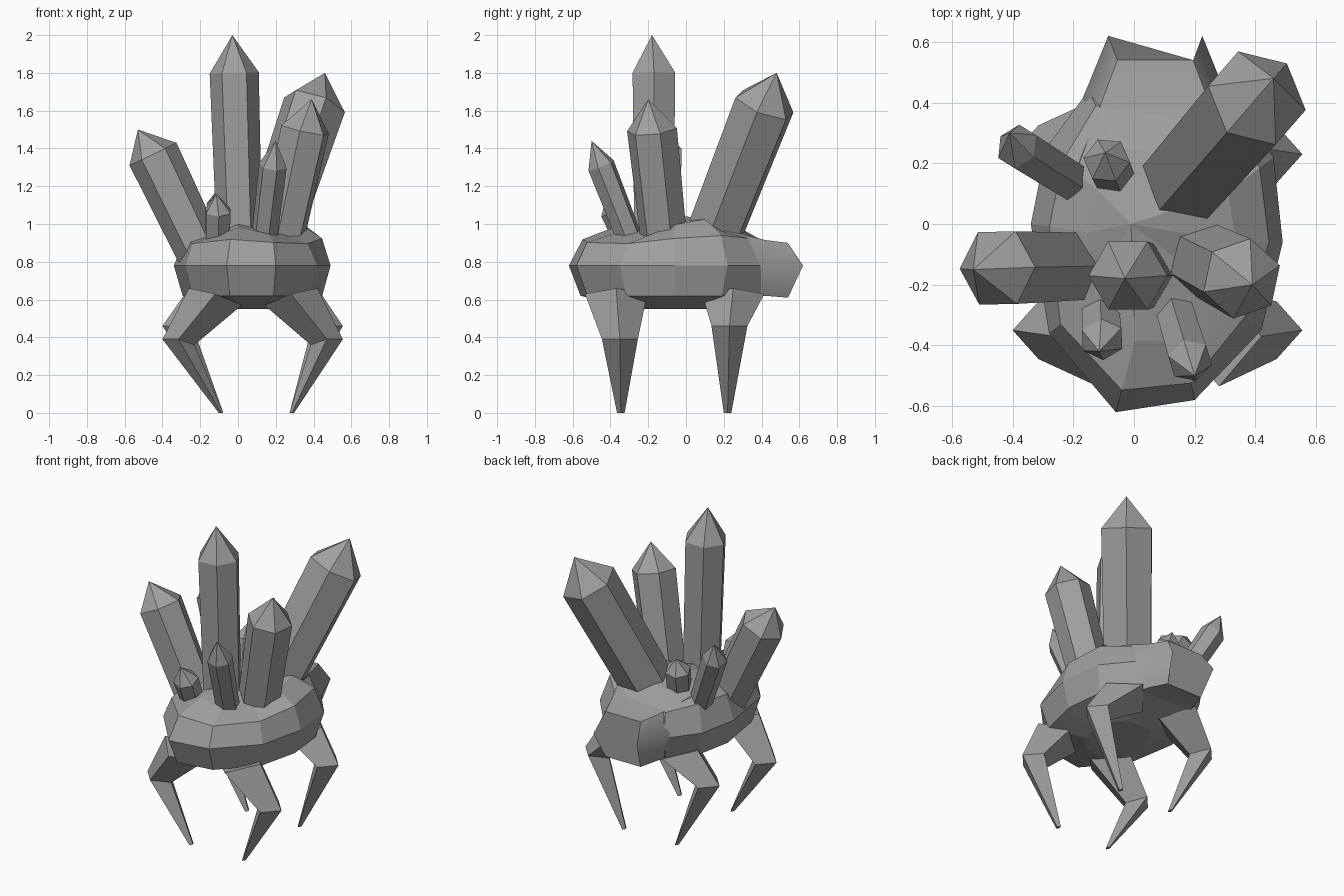
import bpy, bmesh, math
from mathutils import Vector

cube = bpy.data.objects.get("Cube")
if cube:
    bpy.data.objects.remove(cube, do_unlink=True)

stone = bpy.data.materials.new("grey_stone")
stone.use_nodes = True
stone.diffuse_color = (0.35, 0.35, 0.35, 1)
stone.node_tree.nodes["Principled BSDF"].inputs["Base Color"].default_value = stone.diffuse_color


def loft(name, rings, smooth=20):
    """Skin a list of rings; a ring of one point closes to a tip."""
    bm = bmesh.new()
    rows = [[bm.verts.new(p) for p in ring] for ring in rings]
    for a, b in zip(rows, rows[1:]):
        n = max(len(a), len(b))
        for i in range(n):
            j = (i + 1) % n
            quad = [a[i % len(a)], a[j % len(a)], b[j % len(b)], b[i % len(b)]]
            bm.faces.new(list(dict.fromkeys(quad)))
    for row in (rows[0], rows[-1]):
        if len(row) > 2:
            bm.faces.new(row)
    bmesh.ops.recalc_face_normals(bm, faces=bm.faces)
    mesh = bpy.data.meshes.new(name)
    bm.to_mesh(mesh)
    bm.free()
    mesh.materials.append(stone)
    obj = bpy.data.objects.new(name, mesh)
    bpy.context.collection.objects.link(obj)
    bpy.ops.object.select_all(action="DESELECT")
    obj.select_set(True)
    bpy.context.view_layer.objects.active = obj
    bpy.ops.object.shade_smooth_by_angle(angle=math.radians(smooth))


def crystal(name, base, shoulder, tip, r, twist=0):
    """Six-sided prism with a pointed end; twist turns it from its lean."""
    base, shoulder = Vector(base), Vector(shoulder)
    axis = (shoulder - base).normalized()
    side = Vector((0, 0, 1)).cross(axis).normalized()
    up = axis.cross(side)
    angles = [math.radians(60 * k + twist) for k in range(6)]
    offsets = [r * (math.sin(a) * side + math.cos(a) * up) for a in angles]
    loft(name, [[base + o * 0.92 for o in offsets],
                [shoulder + o for o in offsets], [Vector(tip)]], 10)


# Rocky shell: a faceted outline scaled at several heights, rising to the back
outline = [(-0.06, -0.62), (0.2, -0.58), (0.42, -0.35), (0.49, -0.06), (0.46, 0.22),
           (0.28, 0.44), (-0.15, 0.44), (-0.29, 0.25), (-0.34, 0), (-0.28, -0.36)]
centre = Vector((0.09, -0.06))


def shell_ring(scale, z, wobble=0, tilt=0):
    pts = []
    for i, p in enumerate(outline):
        q = centre + (Vector(p) - centre) * (scale + wobble * math.sin(i * 2.3))
        pts.append((q.x, q.y, z + wobble * 0.5 * math.cos(i * 1.7) + tilt * q.y))
    return pts


loft("rock_shell", [shell_ring(0.4, 0.55), shell_ring(0.89, 0.62),
                    shell_ring(1, 0.78), shell_ring(0.87, 0.92, 0.03, 0.03),
                    shell_ring(0.58, 0.99, 0.06, 0.1), [(-0.01, 0, 1.04)]], 8)


# Blunt head at the back, drawn as six-sided profiles across x
def head_ring(y, x0, x1, low, high, inset, bulge):
    return [(x0 + inset, y, low), (x1 - inset, y, low), (x1, y + bulge, 0.78),
            (x1 - inset, y, high), (x0 + inset, y, high), (x0, y + bulge, 0.78)]


loft("head", [head_ring(0.2, -0.26, 0.4, 0.6, 0.97, 0.08, 0),
              head_ring(0.42, -0.15, 0.29, 0.62, 0.915, 0.05, 0.04),
              head_ring(0.54, -0.085, 0.225, 0.61, 0.9, 0.03, 0.08)], 60)


# Legs: thick thigh, pointed knee, tapering claw
def leg(name, side, hip_y, knee, foot):
    mid = 0.08

    def diamond(outer, inner, y, z_out, z_mid, z_in, half):
        xm = (outer + inner) / 2
        return [(outer, y, z_out), (xm, y - half, z_mid), (inner, y, z_in), (xm, y + half, z_mid)]

    x, y, z = knee
    hip_ring = diamond(mid + side * 0.34, mid + side * 0.06, hip_y, 0.66, 0.63, 0.57, 0.165)
    knee_ring = diamond(x, x - side * 0.17, y, z, z, z - 0.03, 0.095)
    foot_ring = [(foot[0] + dx, foot[1] + dy, 0) for dx, dy in
                 ((side * 0.012, 0), (0, -0.02), (-side * 0.012, 0), (0, 0.02))]
    loft(name, [hip_ring, knee_ring, foot_ring], 35)


for label, side, knee_x, foot_x in (("right", -1, -0.4, -0.09), ("left", 1, 0.555, 0.285)):
    leg("front_leg_" + label, side, -0.37, (knee_x, -0.35, 0.39), (foot_x, -0.345))
    leg("back_leg_" + label, side, 0.25, (knee_x, 0.23, 0.46), (foot_x, 0.22))

# Crystals growing from the shell
crystal("tall_crystal", (0.01, -0.17, 0.85), (-0.02, -0.17, 1.8), (-0.03, -0.18, 2), 0.13)
crystal("large_back_crystal", (0.14, 0.11, 0.85), (0.405, 0.415, 1.63), (0.46, 0.48, 1.8), 0.17)
crystal("left_front_crystal", (0.215, -0.11, 0.85), (0.355, -0.18, 1.5), (0.39, -0.2, 1.66), 0.135, 15)
crystal("right_crystal", (-0.2, -0.14, 0.85), (-0.45, -0.145, 1.37), (-0.53, -0.15, 1.5), 0.138)
crystal("slim_front_crystal", (0.13, -0.27, 0.85), (0.185, -0.45, 1.31), (0.2, -0.5, 1.44), 0.075)
crystal("small_front_crystal", (-0.11, -0.28, 0.85), (-0.105, -0.38, 1.07), (-0.115, -0.42, 1.16), 0.075)
crystal("slim_back_crystal", (-0.17, 0.12, 0.85), (-0.385, 0.255, 1.29), (-0.41, 0.3, 1.4), 0.075)
crystal("small_back_crystal", (-0.055, 0.13, 0.85), (-0.09, 0.21, 1.12), (-0.095, 0.235, 1.2), 0.078)
